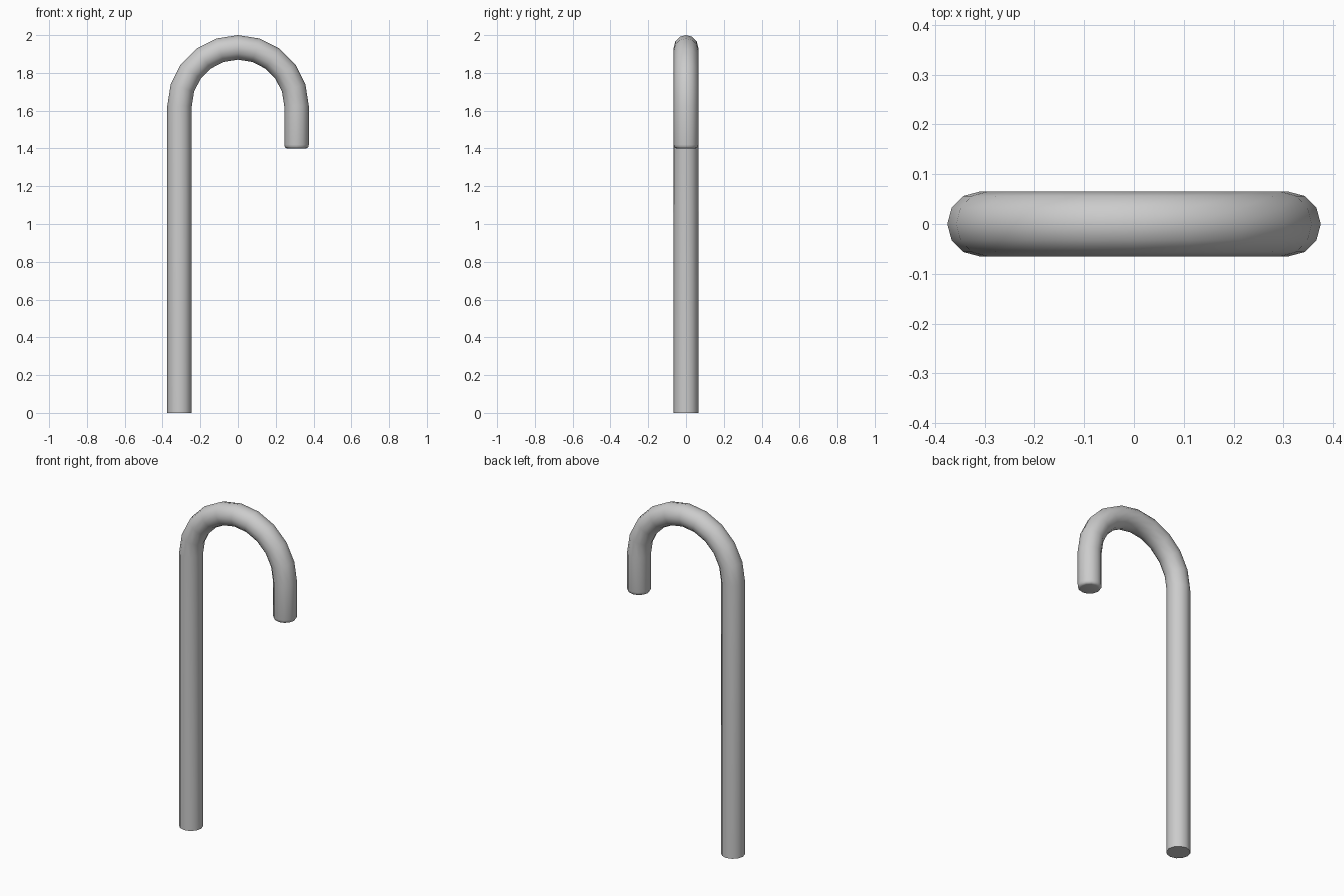
import bpy, bmesh, math
from mathutils import Vector

if "Cube" in bpy.data.objects:
    bpy.data.objects.remove(bpy.data.objects["Cube"])

SIDES, R_TUBE, R_HOOK, Z_HOOK = 12, 0.065, 0.31, 1.625
ARC_STEPS = 10

# Path stations: (centre, outward direction in the XZ plane, tube radius)
stations = [(Vector((-R_HOOK, 0, 0)), Vector((-1, 0, 0)), R_TUBE)]
for i in range(ARC_STEPS + 1):
    a = math.pi * (1 - i / ARC_STEPS)
    d = Vector((math.cos(a), 0, math.sin(a)))
    stations.append((Vector((0, 0, Z_HOOK)) + d * R_HOOK, d, R_TUBE))

# Rounded tip of the hook
for z, r in ((1.42, R_TUBE), (1.409, 0.0625), (1.402, 0.057), (1.4, 0.049)):
    stations.append((Vector((R_HOOK, 0, z)), Vector((1, 0, 0)), r))

# Sweep a 12-sided ring along the path
bm = bmesh.new()
rings = []
for c, d, r in stations:
    ring = []
    for k in range(SIDES):
        t = 2 * math.pi * k / SIDES
        ring.append(bm.verts.new(c + d * (r * math.cos(t)) + Vector((0, r * math.sin(t), 0))))
    rings.append(ring)
for a, b in zip(rings, rings[1:]):
    for k in range(SIDES):
        n = (k + 1) % SIDES
        bm.faces.new((a[k], a[n], b[n], b[k]))

# Flat caps at foot and tip
bm.faces.new(rings[0])
bm.faces.new(rings[-1])
bmesh.ops.recalc_face_normals(bm, faces=bm.faces)

mesh = bpy.data.meshes.new("hooked_cane")
bm.to_mesh(mesh)
bm.free()
cane = bpy.data.objects.new("hooked_cane", mesh)
bpy.context.collection.objects.link(cane)
bpy.context.view_layer.objects.active = cane
cane.select_set(True)
bpy.ops.object.shade_smooth_by_angle(angle=math.radians(40))
